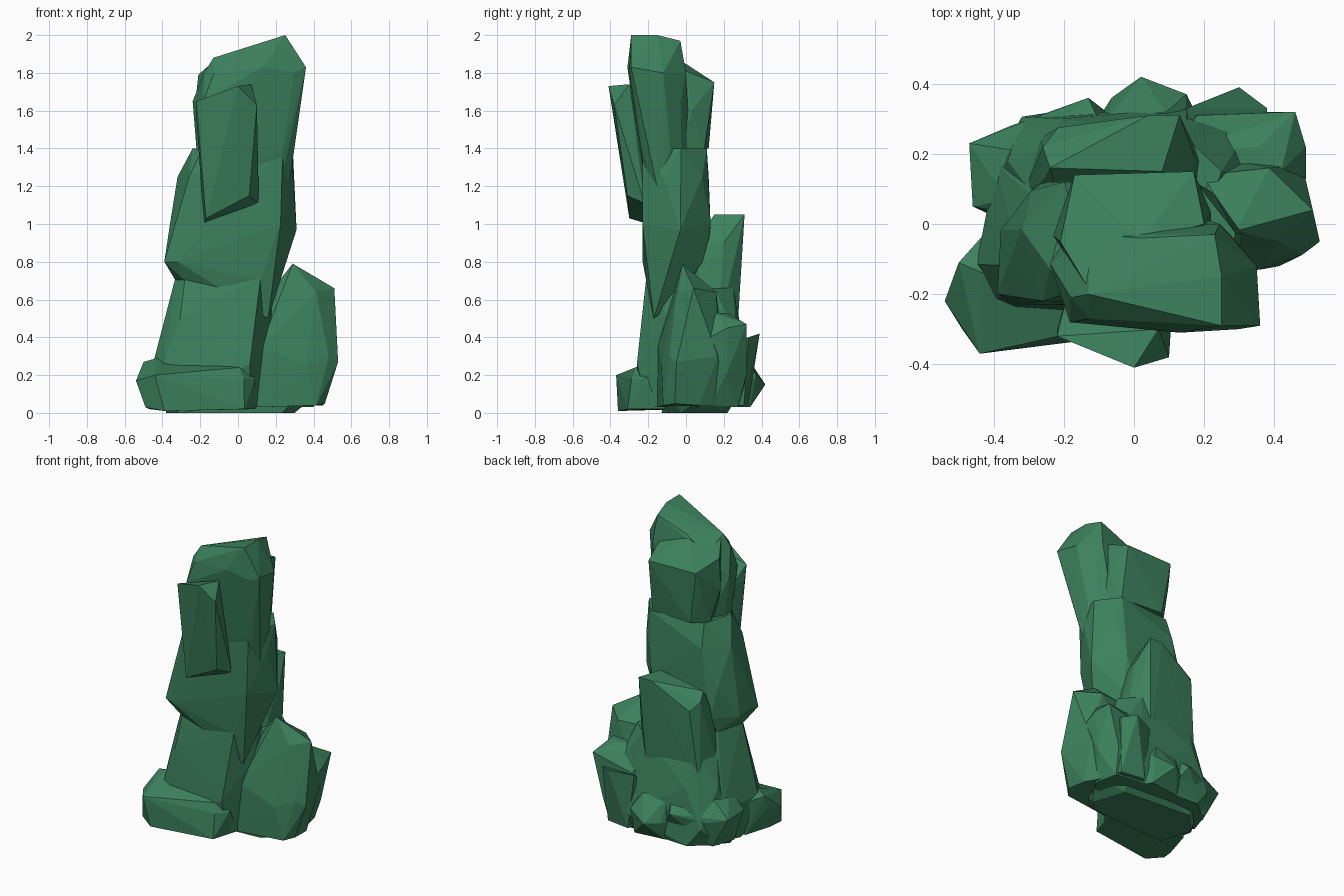
import bpy
import bmesh
from mathutils import Vector

# Remove the default cube only
default_cube = bpy.data.objects.get("Cube")
if default_cube:
    bpy.data.objects.remove(default_cube, do_unlink=True)

# One flat green for the whole formation
stone = bpy.data.materials.new("mossy_green_stone")
stone.use_nodes = True
stone.diffuse_color = (.045, .22, .11, 1)
shader = next(node for node in stone.node_tree.nodes if node.type == "BSDF_PRINCIPLED")
shader.inputs["Base Color"].default_value = stone.diffuse_color
shader.inputs["Roughness"].default_value = .9

# Uneven six-sided outline shared by all stones, as fractions of width and depth
OUTLINE = ((0, .3), (.1, .9), (.8, 1), (1, .6), (.9, 0), (.1, .1))


def layer_corners(index, height, left, right, front, back):
    """Fit the outline between four limits, mirrored on every other layer."""
    for across, along in OUTLINE:
        if index % 2:
            across = 1 - across
        yield Vector((left + across * (right - left),
                      front + along * (back - front),
                      height))


def rock(name, layers, tips=()):
    """Wrap a faceted, flat-shaded stone around its layers and pointed tips.

    Each layer reads: height, left limit, right limit, front limit, back limit.
    """
    bm = bmesh.new()
    for index, layer in enumerate(layers):
        for corner in layer_corners(index, *layer):
            bm.verts.new(corner)
    for tip in tips:
        bm.verts.new(tip)

    hull = bmesh.ops.convex_hull(bm, input=bm.verts[:])
    enclosed = {item for item in hull["geom_interior"] + hull["geom_unused"]
                if isinstance(item, bmesh.types.BMVert)}
    bmesh.ops.delete(bm, geom=list(enclosed), context="VERTS")
    bmesh.ops.recalc_face_normals(bm, faces=bm.faces[:])

    mesh = bpy.data.meshes.new(name)
    bm.to_mesh(mesh)
    bm.free()
    mesh.materials.append(stone)
    stone_object = bpy.data.objects.new(name, mesh)
    bpy.context.collection.objects.link(stone_object)


# Slanted head of the pillar, highest towards its left shoulder
rock("pillar_crown",
     layers=[(1.8, -.18, .35, -.3, 0),
             (1.65, -.24, .33, -.28, 0),
             (1.4, -.22, .29, -.24, .02),
             (1.2, -.2, .27, -.22, 0)],
     tips=[(.25, -.29, 2), (.25, -.15, 2), (.23, -.03, 1.97),
           (-.13, -.2, 1.88), (.02, -.04, 1.89),
           (.36, -.29, 1.83), (.13, -.31, 1.83)])

# Sloping back of the crown
rock("crown_back_slope",
     layers=[(1.6, -.23, .22, -.1, .12),
             (1.4, -.2, .22, -.1, .12)],
     tips=[(-.12, -.2, 1.87), (.02, -.05, 1.88), (.2, 0, 1.81),
           (-.21, -.05, 1.79), (-.17, .14, 1.75), (.17, .15, 1.75)])

# Upright slab leaning on the front
rock("front_slab",
     layers=[(1.55, -.22, .05, -.34, -.2)],
     tips=[(0, -.41, 1.73), (.07, -.3, 1.74), (.1, -.38, 1.63),
           (-.22, -.32, 1.65), (.06, -.31, 1.15), (.11, -.22, 1.11),
           (-.17, -.3, 1.03), (-.18, -.2, 1)])

# Broad middle of the pillar, widest just under its shoulders
rock("pillar_shoulders",
     layers=[(1.4, -.24, .29, -.23, .11),
             (1.25, -.32, .29, -.22, .12),
             (1, -.36, .29, -.23, .13),
             (.8, -.38, .22, -.23, .12),
             (.7, -.33, .17, -.21, .1)],
     tips=[(.31, -.03, .97), (-.39, -.2, .8), (.16, -.17, .5)])

# Spreading foot of the pillar
rock("pillar_foot",
     layers=[(.72, -.33, .17, -.21, .1),
             (.5, -.36, .18, -.22, .2),
             (.26, -.45, .12, -.26, .22),
             (.03, -.42, .12, -.25, .22)])

# Low ledge across the front
rock("front_ledge",
     layers=[(.24, -.48, .06, -.27, 0),
             (.18, -.5, .09, -.32, 0),
             (.02, -.47, .09, -.31, 0)],
     tips=[(-.54, -.22, .17), (-.44, -.37, .2), (-.49, -.3, .03),
           (-.39, -.36, .01), (-.5, -.11, .27), (-.43, -.14, .29)])

# Low stone at the back corner
rock("back_corner_stone",
     layers=[(.35, -.36, 0, 0, .23),
             (.2, -.44, 0, .02, .28),
             (.03, -.41, .1, 0, .26)],
     tips=[(-.47, .23, .23), (-.46, .05, .23), (-.26, .29, .25),
           (-.13, .36, .23)])

# Tall block standing behind the pillar, its top tilted to one side
rock("back_block",
     layers=[(.9, -.26, .17, .05, .3),
             (.7, -.28, .17, 0, .25),
             (.4, -.32, .2, 0, .27)],
     tips=[(.13, .31, 1.05), (.04, .31, 1.05), (.08, .15, 1.05),
           (-.24, .16, 1), (-.26, .22, .95)])

# Apron spreading from the back block to the ground
rock("back_apron",
     layers=[(.66, -.28, .25, 0, .25),
             (.4, -.36, .4, 0, .3),
             (.15, -.4, .4, 0, .34),
             (.03, -.38, .38, 0, .32)])

# Peaked boulder beside the pillar
rock("side_boulder",
     layers=[(.64, .17, .44, -.05, .16),
             (.3, .12, .52, -.12, .2),
             (.04, .1, .45, -.12, .2)],
     tips=[(.29, -.02, .79), (.51, .04, .66), (.53, -.05, .27),
           (.12, -.15, .35), (.1, -.15, .03), (.36, -.13, .25),
           (.46, -.06, .05)])

# Rear boulder and the jagged stones around its base
rock("rear_boulder",
     layers=[(.53, .1, .42, .05, .22),
             (.4, .1, .49, .05, .31),
             (.2, .1, .46, .05, .32),
             (.03, .1, .4, .05, .3)],
     tips=[(.46, .32, .47), (.49, .22, .45)])
rock("rear_spur",
     layers=[(.3, .15, .38, .1, .34),
             (.04, .15, .38, .1, .33)],
     tips=[(.3, .39, .42), (.38, .33, .4), (.15, .33, .4)])
rock("rear_toe",
     layers=[(.3, -.1, .14, .1, .32),
             (.15, -.13, .2, .1, .36),
             (.03, -.1, .2, .1, .34)],
     tips=[(.02, .42, .15), (.15, .37, .2)])

# Flat underside joining all of the base stones
rock("base_underside",
     layers=[(.1, -.4, .42, -.1, .28),
             (0, -.38, .3, -.13, .22)])
